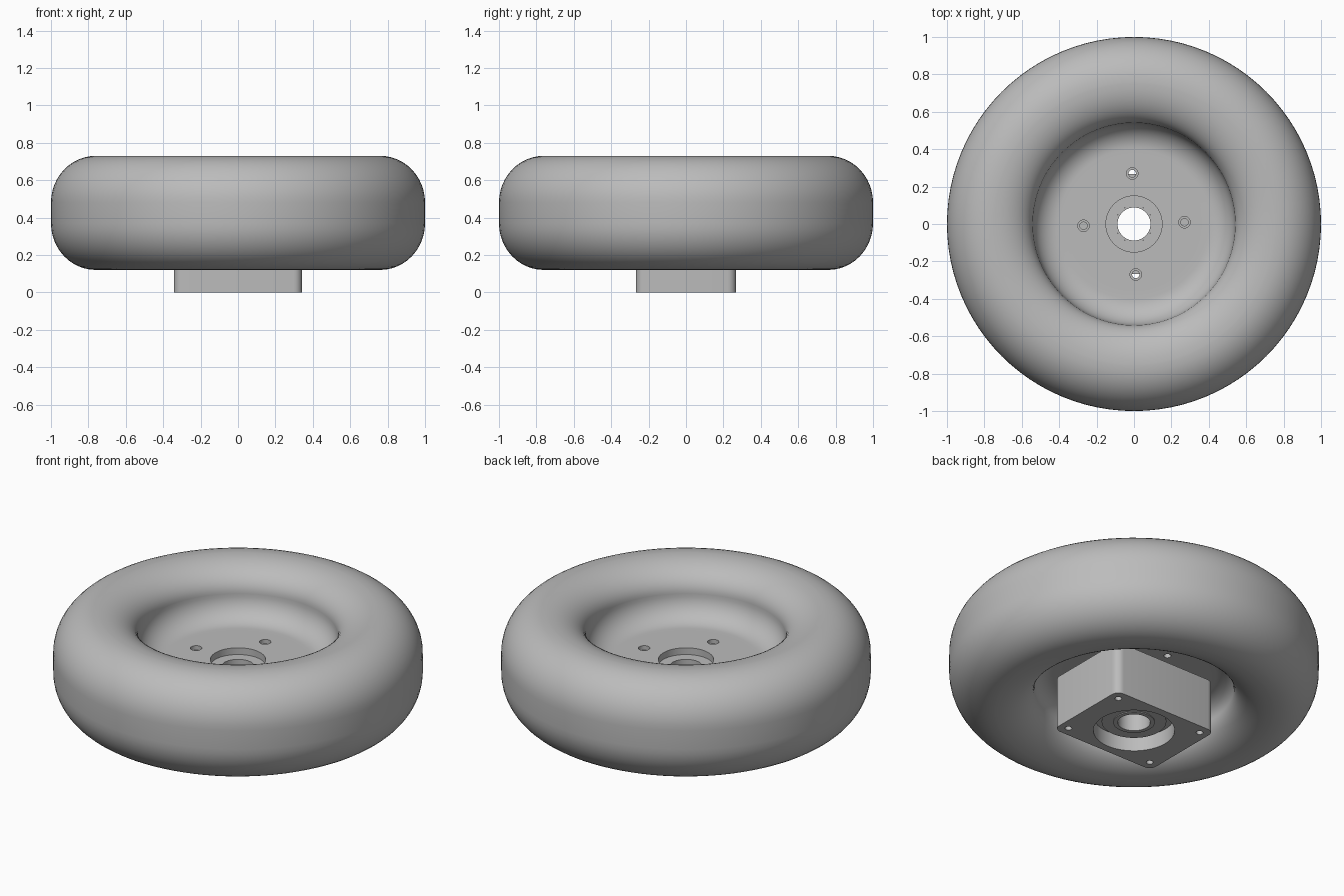
import bpy
import bmesh
from math import cos, sin, pi, radians

cube = bpy.data.objects.get("Cube")
if cube:
    bpy.data.objects.remove(cube, do_unlink=True)

grey = bpy.data.materials.new("plain_grey")
grey.use_nodes = True
grey.diffuse_color = (0.5, 0.5, 0.5, 1)
grey.node_tree.nodes["Principled BSDF"].inputs["Base Color"].default_value = (0.5, 0.5, 0.5, 1)


def add_object(name, bm):
    bmesh.ops.recalc_face_normals(bm, faces=bm.faces)
    mesh = bpy.data.meshes.new(name)
    bm.to_mesh(mesh)
    bm.free()
    mesh.materials.append(grey)
    obj = bpy.data.objects.new(name, mesh)
    bpy.context.collection.objects.link(obj)
    return obj


def activate(obj):
    bpy.ops.object.select_all(action="DESELECT")
    obj.select_set(True)
    bpy.context.view_layer.objects.active = obj


def smooth(obj):
    activate(obj)
    bpy.ops.object.shade_smooth_by_angle(angle=radians(30))


def arc(r, z, a, b, start, end, steps=12):
    """Elliptical arc in the (radius, height) plane, angles in degrees."""
    angles = [radians(start + (end - start) * i / steps) for i in range(steps + 1)]
    return [(r + a * cos(t), z + b * sin(t)) for t in angles]


def lathe(name, profile, segments=96):
    """Revolve a closed (radius, height) profile around the z axis."""
    bm = bmesh.new()
    rings = []
    for i in range(segments):
        t = 2 * pi * i / segments
        rings.append([bm.verts.new((r * cos(t), r * sin(t), z)) for r, z in profile])
    n = len(profile)
    for i in range(segments):
        a, b = rings[i], rings[(i + 1) % segments]
        for j in range(n):
            k = (j + 1) % n
            bm.faces.new((a[j], b[j], b[k], a[k]))
    return add_object(name, bm)


def drill(target, x, y, radius, low, high, segments=24):
    """Cut a vertical round hole from height low to high."""
    bm = bmesh.new()
    bmesh.ops.create_cone(bm, cap_ends=True, segments=segments, radius1=radius,
                          radius2=radius, depth=high - low)
    bmesh.ops.translate(bm, verts=bm.verts, vec=(x, y, (low + high) / 2))
    cutter = add_object("hole_cutter", bm)
    cutter.hide_render = True
    mod = target.modifiers.new("hole", "BOOLEAN")
    mod.operation = "DIFFERENCE"
    mod.solver = "EXACT"
    mod.object = cutter
    activate(target)
    bpy.ops.object.modifier_apply(modifier=mod.name)
    bpy.data.objects.remove(cutter, do_unlink=True)


# Tyre: rounded section with soft outer and inner shoulders
tyre = lathe("tyre", arc(0.75, 0.27, 0.21, 0.15, 180, 270)
             + arc(0.76, 0.37, 0.24, 0.25, 270, 360)
             + arc(0.76, 0.48, 0.24, 0.25, 0, 90)
             + arc(0.75, 0.58, 0.21, 0.15, 90, 180))
smooth(tyre)

# Wheel disc: dished on both sides, with a central bore and shallow counterbore
disc = lathe("wheel_disc", arc(0.40, 0.58, 0.14, 0.14, 0, -90)
             + [(0.36, 0.44), (0.18, 0.44), (0.15, 0.44), (0.15, 0.40), (0.10, 0.40),
                (0.10, 0.35), (0.18, 0.35), (0.36, 0.35)]
             + arc(0.44, 0.26, 0.10, 0.09, 90, 0))

# Four countersunk bolt holes
for i in range(4):
    t = radians(2 + 90 * i)
    x, y = 0.27 * cos(t), 0.27 * sin(t)
    drill(disc, x, y, 0.02, 0.3, 0.5)
    drill(disc, x, y, 0.031, 0.415, 0.5)
smooth(disc)

# Spacer between the disc and the housing
smooth(lathe("spacer", [(0.095, 0.30), (0.18, 0.30), (0.18, 0.355), (0.095, 0.355)], 64))

# Housing: block with rounded upright edges
bm = bmesh.new()
bmesh.ops.create_cube(bm, size=1)
bmesh.ops.scale(bm, verts=bm.verts, vec=(0.685, 0.535, 0.31))
bmesh.ops.translate(bm, verts=bm.verts, vec=(0, 0, 0.155))
upright = [e for e in bm.edges if abs(e.verts[0].co.z - e.verts[1].co.z) > 0.1]
bmesh.ops.bevel(bm, geom=upright, offset=0.045, segments=6, profile=0.5, affect="EDGES")
housing = add_object("housing", bm)

# Bearing seat, shaft bore and corner screw holes
drill(housing, 0, 0, 0.22, -0.1, 0.09, 64)
drill(housing, 0, 0, 0.11, -0.1, 0.4, 64)
for sx in (-1, 1):
    for sy in (-1, 1):
        drill(housing, sx * 0.287, sy * 0.21, 0.019, -0.1, 0.15)
smooth(housing)

# Bearing with a hollow shaft sleeve
smooth(lathe("bearing", [(0.11, 0.055), (0.175, 0.055), (0.175, 0.10), (0.11, 0.10)], 64))
smooth(lathe("shaft_sleeve", [(0.088, 0.05), (0.112, 0.05), (0.112, 0.30),
                              (0.10, 0.30), (0.10, 0.40), (0.088, 0.40)], 64))
